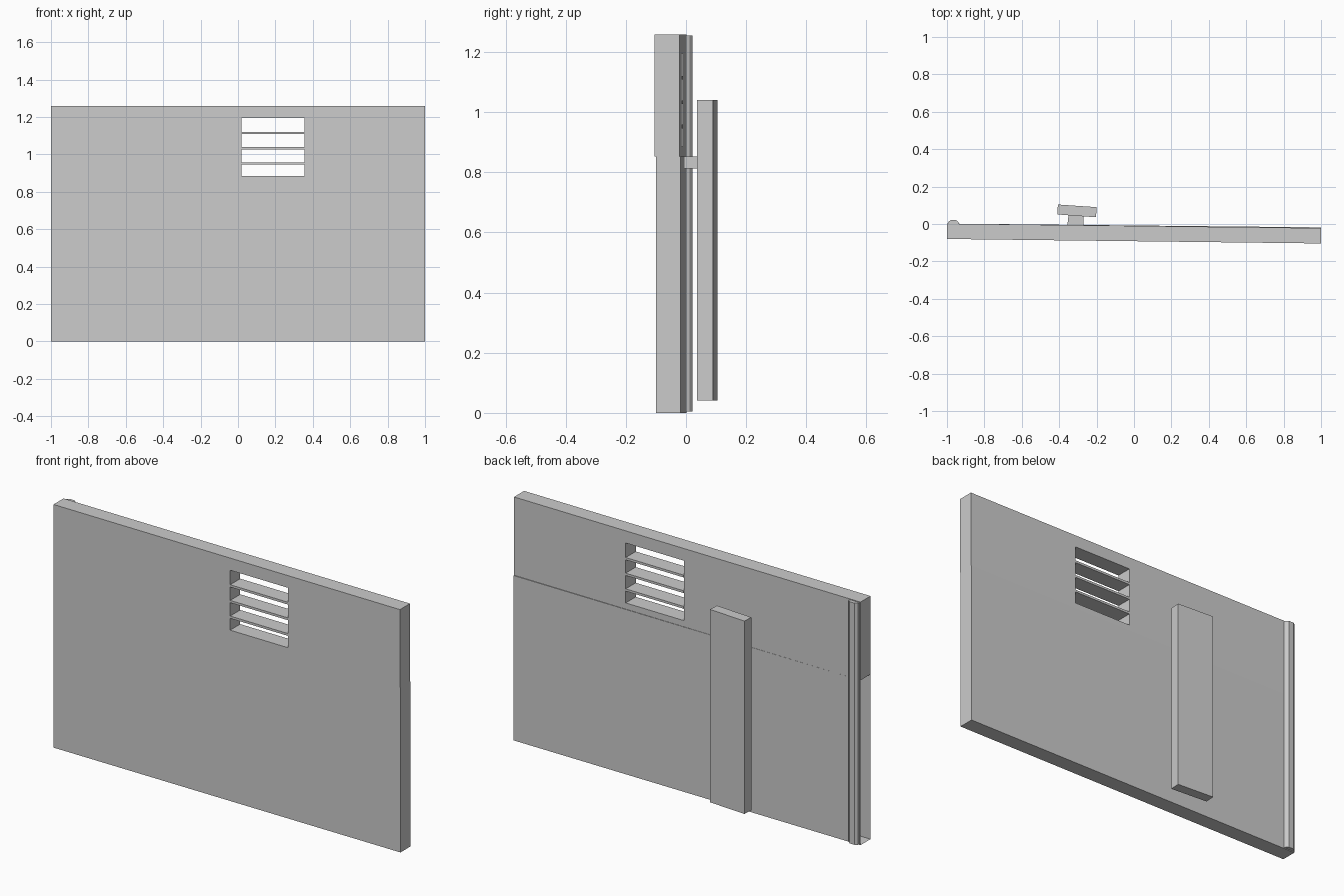
import bpy, bmesh

if "Cube" in bpy.data.objects:
    bpy.data.objects.remove(bpy.data.objects["Cube"])


def prism(name, outline, z0, z1, skip_side=None):
    """Extrude a counter-clockwise xy outline from z0 to z1."""
    bm = bmesh.new()
    low = [bm.verts.new((x, y, z0)) for x, y in outline]
    top = [bm.verts.new((x, y, z1)) for x, y in outline]
    bm.faces.new(low[::-1])
    bm.faces.new(top)
    n = len(outline)
    for i in range(n):
        if i != skip_side:
            j = (i + 1) % n
            bm.faces.new((low[i], low[j], top[j], top[i]))
    mesh = bpy.data.meshes.new(name)
    bm.to_mesh(mesh)
    bm.free()
    obj = bpy.data.objects.new(name, mesh)
    bpy.context.collection.objects.link(obj)
    return obj


SPLIT, TOP = 0.853, 1.258

# lower door leaf, its hinge end left open
prism("lower_leaf", [(-1, -0.08), (1, -0.10), (1, -0.018), (-1, 0.002)], 0, SPLIT, skip_side=3)

# upper door leaf, swung slightly further forward
upper = prism("upper_leaf", [(-1, -0.08), (1, -0.104), (1, -0.022), (-1, 0.002)], SPLIT, TOP)

# vent opening through the upper leaf
X0, X1, Z0, Z1 = 0.02, 0.355, 0.885, 1.195
cutter = prism("vent_cutter", [(X0, -0.3), (X1, -0.3), (X1, 0.3), (X0, 0.3)], Z0, Z1)
cutter.hide_render = True
cutter.hide_viewport = True
cut = upper.modifiers.new("vent", 'BOOLEAN')
cut.object = cutter
cut.operation = 'DIFFERENCE'
cut.solver = 'EXACT'

# vent slats
for i, z in enumerate((0.952, 1.033, 1.114)):
    prism(f"vent_slat_{i + 1}",
          [(X0, -0.092), (X1, -0.096), (X1, -0.014), (X0, -0.010)], z - 0.006, z + 0.006)

# hinge-side bead with chamfered edges
prism("edge_bead", [(-0.995, 0.0), (-0.935, 0.0), (-0.94, 0.012), (-0.952, 0.021),
                    (-0.98, 0.021), (-0.992, 0.012)], 0.004, 1.254)

# pull bar standing off the back, with its stem
prism("pull_bar", [(-0.41, 0.051), (-0.203, 0.036), (-0.20, 0.09), (-0.407, 0.104)], 0.042, 1.04)
prism("bar_stem", [(-0.357, -0.012), (-0.27, -0.014), (-0.27, 0.042), (-0.35, 0.048)], 0.813, 0.852)
